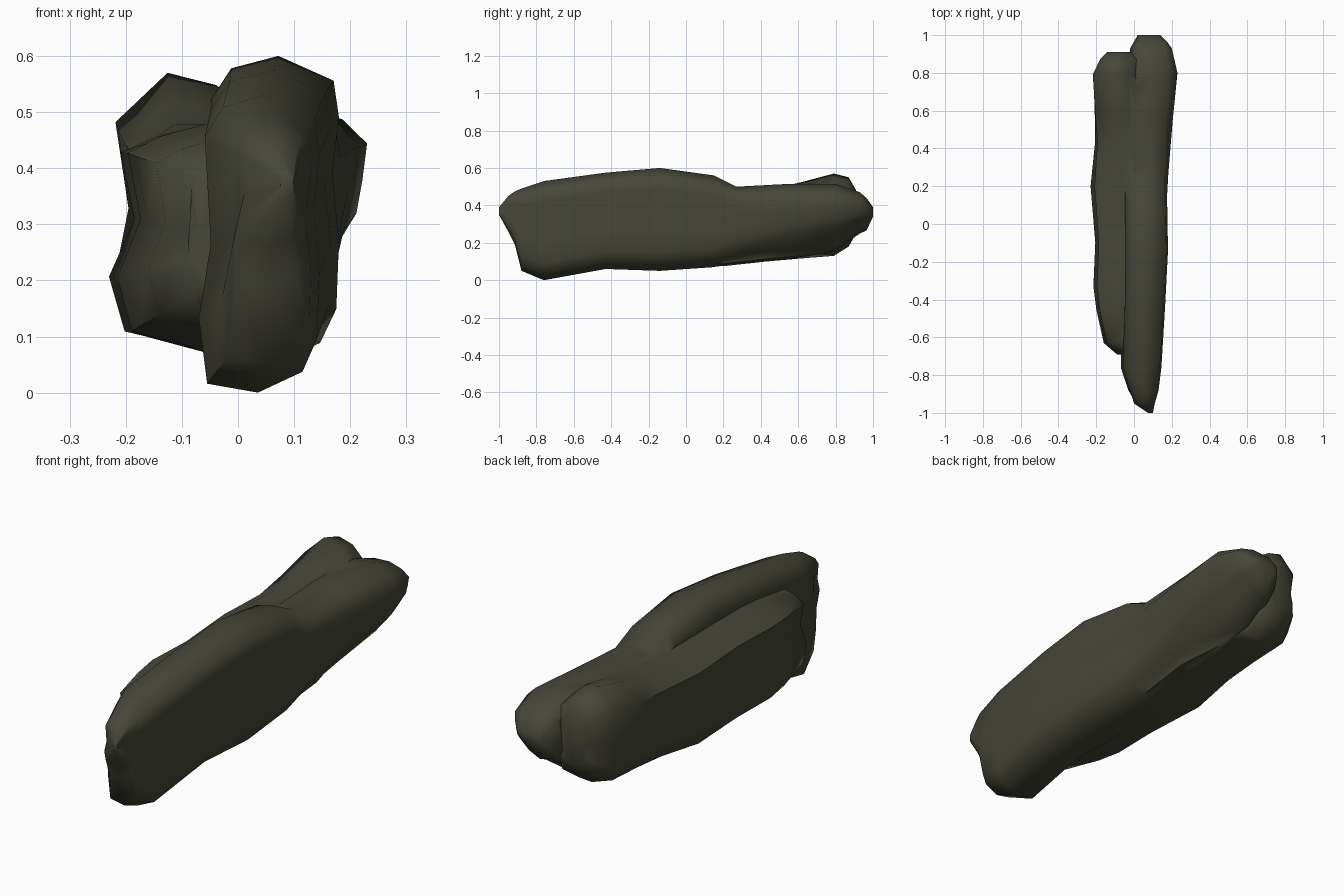
import bpy, bmesh, math

stone = bpy.data.materials.new("dark olive stone")
stone.diffuse_color = (0.062, 0.062, 0.042, 1)


def loft(name, front, back, y_mix, sections):
    """Skin a unit profile (x, z), blending front to back, through boxes (y, x0, x1, z0, z1)."""
    bm = bmesh.new()
    rings = []
    for y, x0, x1, z0, z1 in sections:
        t = min(1, max(0, (y - y_mix[0]) / (y_mix[1] - y_mix[0])))
        ring = []
        for (u0, v0), (u1, v1) in zip(front, back):
            u, v = u0 + t * (u1 - u0), v0 + t * (v1 - v0)
            ring.append(bm.verts.new((x0 + u * (x1 - x0), y, z0 + v * (z1 - z0))))
        rings.append(ring)
    n = len(front)
    for a, b in zip(rings, rings[1:]):
        for i in range(n):
            j = (i + 1) % n
            bm.faces.new((a[i], a[j], b[j], b[i]))
    for ring in (rings[0], rings[-1]):
        bmesh.ops.triangulate(bm, faces=[bm.faces.new(ring)])
    bmesh.ops.recalc_face_normals(bm, faces=bm.faces)
    mesh = bpy.data.meshes.new(name)
    bm.to_mesh(mesh)
    bm.free()
    mesh.materials.append(stone)
    ob = bpy.data.objects.new(name, mesh)
    bpy.context.collection.objects.link(ob)
    return ob


# long right-hand slab: boxy at the front, sloping underside at the back
right_front = [(0.07, 0.03), (0.49, 0), (0.86, 0.07), (0.98, 0.18), (1, 0.4),
               (0.95, 0.62), (1, 0.8), (0.96, 0.92), (0.55, 1), (0.2, 0.96),
               (0.05, 0.86), (0.1, 0.5), (0, 0.25)]
right_back = [(0.1, 0.06), (0.3, 0), (0.6, 0.14), (0.84, 0.36), (0.93, 0.45),
              (0.97, 0.62), (1, 0.8), (0.84, 0.92), (0.55, 1), (0.2, 0.98),
              (0.05, 0.86), (0.02, 0.5), (0, 0.25)]
slab = loft("stone_slab", right_front, right_back, (0.1, 0.6), [
    (-1.00, 0.075, 0.10, 0.35, 0.39),
    (-0.95, 0.00, 0.11, 0.26, 0.45),
    (-0.915, -0.01, 0.12, 0.19, 0.475),
    (-0.88, -0.03, 0.13, 0.05, 0.49),
    (-0.76, -0.07, 0.145, 0.00, 0.53),
    (-0.43, -0.06, 0.165, 0.06, 0.575),
    (-0.14, -0.06, 0.18, 0.05, 0.60),
    (0.15, -0.06, 0.175, 0.07, 0.56),
    (0.27, -0.05, 0.182, 0.10, 0.50),
    (0.55, -0.05, 0.205, 0.11, 0.515),
    (0.80, -0.04, 0.23, 0.16, 0.515),
    (0.93, -0.02, 0.20, 0.25, 0.47),
    (0.965, 0.0, 0.175, 0.265, 0.44),
    (1.00, 0.02, 0.14, 0.34, 0.39)])

# shorter left-hand slab: waisted outer side, raised crest at the back
left_front = [(0.08, 0.08), (0.5, 0), (0.9, 0.03), (1, 0.3), (1, 0.7),
              (0.9, 1), (0.5, 0.95), (0.25, 0.9), (0.06, 0.83),
              (0.13, 0.55), (0, 0.31)]
left_back = [(0.15, 0.08), (0.5, 0), (0.85, 0.04), (1, 0.3), (1, 0.6),
             (0.9, 0.8), (0.66, 0.95), (0.36, 1), (0.04, 0.8),
             (0.12, 0.45), (0.05, 0.22)]
left = loft("left_slab", left_front, left_back, (0.3, 0.7), [
    (-0.69, -0.09, 0.05, 0.16, 0.42),
    (-0.63, -0.16, 0.08, 0.11, 0.47),
    (-0.45, -0.20, 0.10, 0.085, 0.49),
    (-0.33, -0.215, 0.10, 0.075, 0.50),
    (-0.10, -0.205, 0.10, 0.07, 0.50),
    (0.20, -0.23, 0.12, 0.075, 0.50),
    (0.43, -0.212, 0.13, 0.10, 0.505),
    (0.60, -0.22, 0.10, 0.115, 0.53),
    (0.79, -0.23, 0.06, 0.13, 0.57),
    (0.87, -0.19, 0.04, 0.18, 0.55),
    (0.91, -0.15, 0.01, 0.25, 0.48)])

# merge both slabs into one solid
mod = slab.modifiers.new("merge", 'BOOLEAN')
mod.operation = 'UNION'
mod.solver = 'EXACT'
mod.object = left
bpy.context.view_layer.objects.active = slab
slab.select_set(True)
bpy.ops.object.modifier_apply(modifier=mod.name)
bpy.data.objects.remove(left)
bpy.ops.object.shade_smooth_by_angle(angle=math.radians(60))
